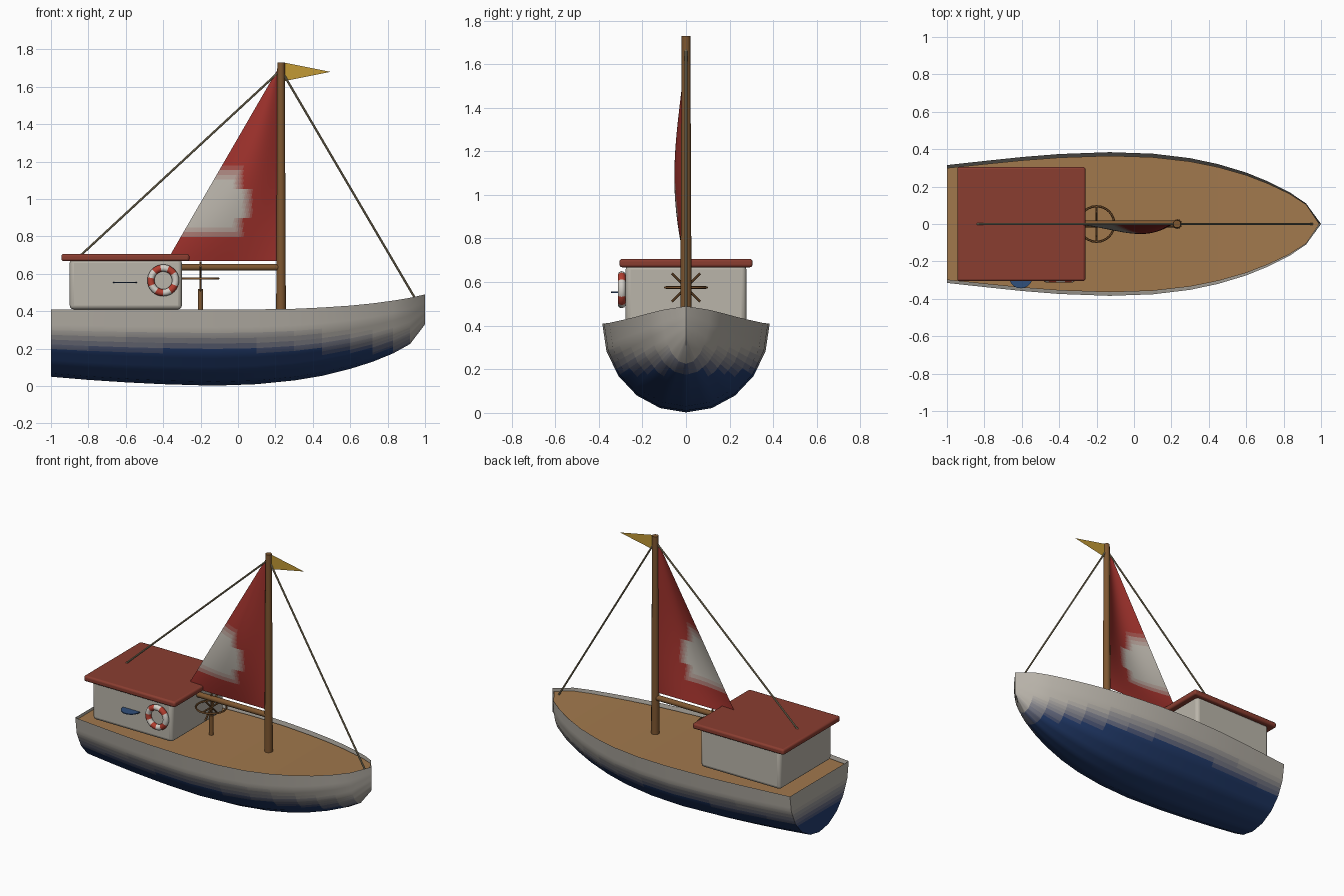
import bpy, bmesh
from math import sin, cos, pi, radians
from mathutils import Vector

if "Cube" in bpy.data.objects:
    bpy.data.objects.remove(bpy.data.objects["Cube"])


def mat(name, *rgb):
    m = bpy.data.materials.new(name)
    m.diffuse_color = (*rgb, 1)
    m.use_nodes = True
    m.node_tree.nodes["Principled BSDF"].inputs["Base Color"].default_value = m.diffuse_color
    return m


def blend(name, a, b, count):
    """Materials stepping from colour a to colour b."""
    return [mat(f"{name}_{i}", *Vector(a).lerp(Vector(b), i / (count - 1)))
            for i in range(count)]


def step(t, count):
    return round(min(max(t, 0), 1) * (count - 1))


PALE, NAVY, CRIMSON = (.47, .44, .39), (.017, .047, .16), (.33, .03, .024)
SHADES = 9
HULL = blend("hull_paint", NAVY, PALE, SHADES)
SAIL = blend("sail_cloth", CRIMSON, PALE, SHADES)
WHITE = mat("cabin_white", .49, .46, .40)
BLUE = mat("window_blue", .03, .08, .2)
PLANK = mat("planking", .355, .188, .073)
WOOD = mat("dark_wood", .21, .095, .03)
ROOF = mat("roof_red", .255, .047, .03)
YELLOW = mat("flag_yellow", .54, .32, .035)
ROPE = mat("rope", .30, .25, .15)
RING_WHITE = mat("ring_white", .65, .62, .57)
RING_RED = mat("ring_red", .46, .05, .03)


def finish(ob, name, mats=(), smooth=None):
    ob.name = name
    for m in mats:
        ob.data.materials.append(m)
    if smooth:
        bpy.ops.object.select_all(action='DESELECT')
        ob.select_set(True)
        bpy.context.view_layer.objects.active = ob
        bpy.ops.object.shade_smooth_by_angle(angle=radians(smooth))
    return ob


def from_bm(bm, name, mats, smooth=None):
    bmesh.ops.remove_doubles(bm, verts=bm.verts, dist=1e-5)
    me = bpy.data.meshes.new(name)
    bm.to_mesh(me)
    bm.free()
    ob = bpy.data.objects.new(name, me)
    bpy.context.collection.objects.link(ob)
    return finish(ob, name, mats, smooth)


def rod(name, a, b, r1, r2, m, sides=12):
    a, b = Vector(a), Vector(b)
    bpy.ops.mesh.primitive_cone_add(vertices=sides, radius1=r1, radius2=r2,
                                    depth=(b - a).length, location=(a + b) / 2)
    ob = bpy.context.object
    ob.rotation_euler = (b - a).to_track_quat('Z', 'Y').to_euler()
    return finish(ob, name, [m], 40)


def box(name, lo, hi, bevel, m):
    lo, hi = Vector(lo), Vector(hi)
    bpy.ops.mesh.primitive_cube_add(size=1, location=(lo + hi) / 2)
    ob = bpy.context.object
    ob.scale = hi - lo
    bpy.ops.object.transform_apply(location=False, rotation=False, scale=True)
    mod = ob.modifiers.new("bevel", 'BEVEL')
    mod.width, mod.segments = bevel, 3
    return finish(ob, name, [m], 40)


# Hull stations: x, half beam, keel height, rail height
STATIONS = [(-1, .315, .05, .41), (-.8, .337, .033, .41), (-.6, .358, .02, .41),
            (-.4, .374, .01, .41), (-.13, .384, .002, .41), (.1, .376, .01, .41),
            (.3, .352, .03, .413), (.45, .32, .055, .42), (.6, .275, .092, .43),
            (.72, .226, .13, .442), (.83, .171, .175, .457), (.92, .11, .225, .472),
            (1, 0, .33, .49)]

# Elliptical half section of five chords, each split for the paint fade
SPLIT = 4
pts = [Vector((sin(a), cos(a))) for a in (radians(18 * i) for i in range(6))]
half = [p.lerp(q, k / SPLIT) for p, q in zip(pts, pts[1:]) for k in range(SPLIT)] + [pts[-1]]
section = [(-s, c) for s, c in reversed(half[1:])] + [tuple(p) for p in half]
n, mid = len(section), len(half) - 1

# Hull: open shell with a stern transom, blue fading to pale paint
bm = bmesh.new()
rings = [[bm.verts.new((x, w * s, r - (r - k) * c)) for s, c in section]
         for x, w, k, r in STATIONS]
for A, B in zip(rings, rings[1:]):
    for j in range(n - 1):
        bm.faces.new((A[j], A[j + 1], B[j + 1], B[j]))
T = rings[0]
for i in range(mid):
    vs = [T[i], T[i + 1], T[n - 2 - i], T[n - 1 - i]]
    bm.faces.new(list(dict.fromkeys(vs)))
for f in bm.faces:
    f.material_index = step((f.calc_center_median().z - .18) / .12, SHADES)
bmesh.ops.remove_doubles(bm, verts=bm.verts, dist=1e-5)
bmesh.ops.recalc_face_normals(bm, faces=bm.faces)
from_bm(bm, "hull", HULL, 35)

# Deck, slightly inset and below the rail
bm = bmesh.new()
rows = [[bm.verts.new((min(x, .99), s * w * .95, r - .02)) for s in (-1, 1)]
        for x, w, k, r in STATIONS]
for A, B in zip(rows, rows[1:]):
    bm.faces.new(list(dict.fromkeys((A[0], B[0], B[1], A[1]))))
from_bm(bm, "deck", [PLANK])

# Cabin and roof
box("cabin", (-.90, -.277, .41), (-.30, .277, .68), .022, WHITE)
box("cabin_roof", (-.945, -.305, .668), (-.26, .305, .706), .012, ROOF)

# Flat round window ledge on the cabin side
rod("window_disc", (-.605, -.28, .551), (-.605, -.28, .557), .064, .064, BLUE, 20)

# Life ring with red and white bands
bpy.ops.mesh.primitive_torus_add(major_radius=.066, minor_radius=.019, major_segments=32,
                                 minor_segments=10, location=(-.4, -.295, .565),
                                 rotation=(pi / 2, 0, 0))
ring = finish(bpy.context.object, "life_ring", [RING_WHITE, RING_RED], 60)
for p in ring.data.polygons:
    p.material_index = (p.index // 30) % 2

# Mast, boom and stays
rod("mast", (.23, 0, .38), (.23, 0, 1.73), .026, .020, WOOD)
rod("boom", (-.38, 0, .635), (.23, 0, .635), .018, .018, WOOD)
rod("back_stay", (.23, 0, 1.69), (-.84, 0, .70), .006, .006, ROPE, 8)
rod("fore_stay", (.23, 0, 1.69), (.955, 0, .455), .006, .006, ROPE, 8)

# Sail: billowed triangular sheet with a soft pale patch
N = 40
bm = bmesh.new()
grid = []
for i in range(N + 1):
    v = i / N
    row = []
    for j in range(N + 1):
        u = j / N
        y = -.078 * sin(pi * u) * sin(pi * v) * (1 - .7 * v)
        row.append(bm.verts.new((.21 - .59 * u * (1 - v), y, .67 + 1.02 * v)))
    grid.append(row)
for A, B in zip(grid, grid[1:]):
    for j in range(N):
        f = bm.faces.new((A[j], A[j + 1], B[j + 1], B[j]))
        c = f.calc_center_median()
        edge = .08 if abs(c.z - .98) < .08 else .03
        fade = min((1.18 - c.z) / .08, (c.z - .78) / .08, (edge - c.x) / .06)
        f.material_index = step(fade, SHADES)
from_bm(bm, "sail", SAIL, 60)

# Pennant
bm = bmesh.new()
bm.faces.new([bm.verts.new(p) for p in ((.245, 0, 1.63), (.495, 0, 1.68), (.245, 0, 1.73))])
from_bm(bm, "pennant", [YELLOW])

# Steering post, wheel rim and spokes
rod("wheel_post", (-.2, 0, .38), (-.2, 0, .52), .014, .014, WOOD)
bpy.ops.mesh.primitive_torus_add(major_radius=.095, minor_radius=.006, major_segments=24,
                                 minor_segments=6, location=(-.2, 0, .575))
finish(bpy.context.object, "wheel_rim", [WOOD], 60)
for i in range(4):
    d = Vector((0, cos(i * pi / 4), sin(i * pi / 4))) * .092
    c = Vector((-.2, 0, .575))
    rod(f"wheel_spoke_{i + 1}", c - d, c + d, .006, .006, WOOD, 6)
